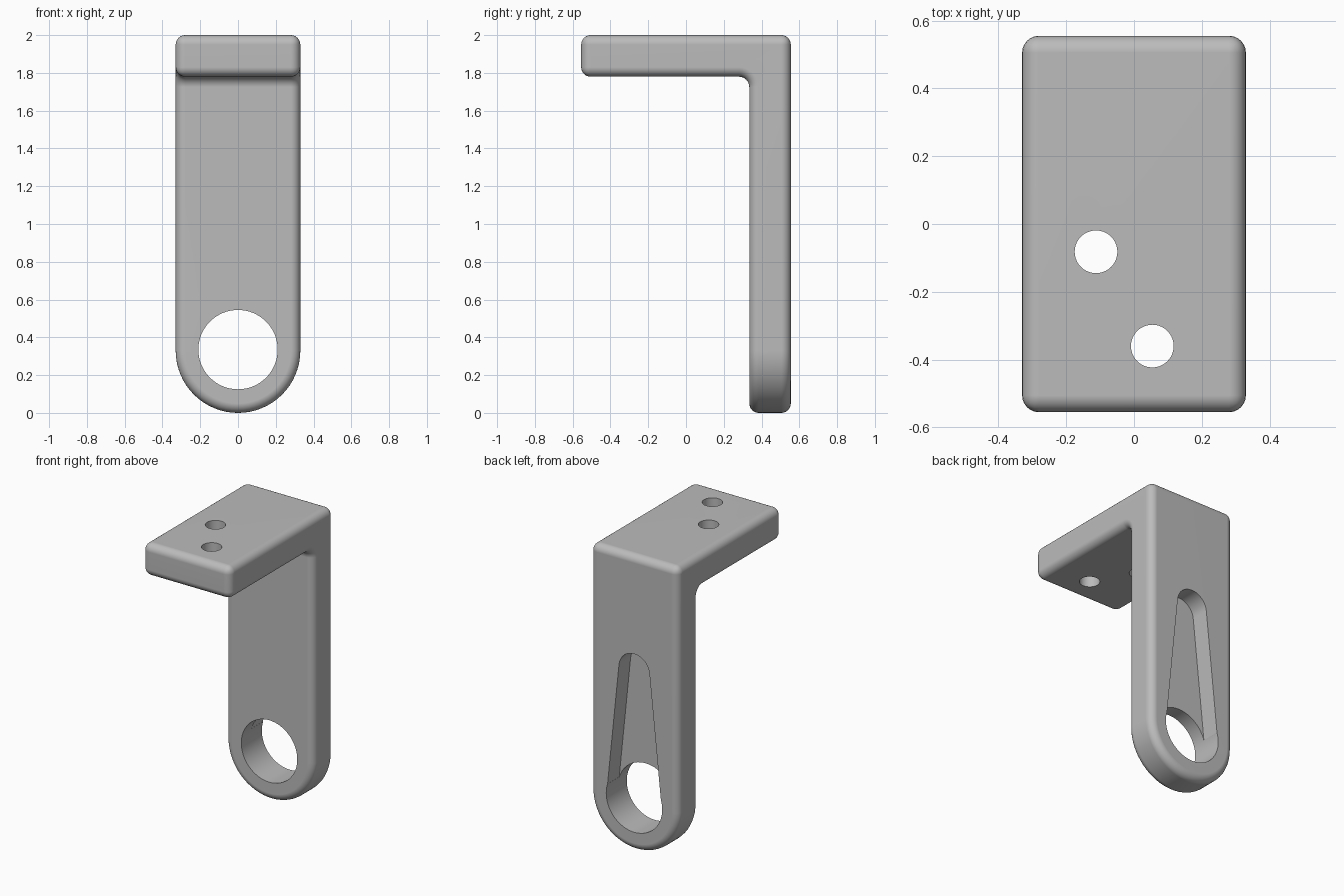
import bpy, bmesh, math

if "Cube" in bpy.data.objects:
    bpy.data.objects.remove(bpy.data.objects["Cube"])

W, Y0, Y1 = 0.33, -0.555, 0.555      # half width, arm tip, back face
T, ZU = 0.22, 1.78                   # plate thickness, arm underside
YF = Y1 - T                          # front face of the upright plate
HOLE_R, HOLE_Z = 0.21, 0.335

grey = bpy.data.materials.new("plain grey")
grey.diffuse_color = (0.5, 0.5, 0.5, 1)
grey.use_nodes = True
grey.node_tree.nodes["Principled BSDF"].inputs["Base Color"].default_value = grey.diffuse_color


def new_object(name, bm):
    bmesh.ops.recalc_face_normals(bm, faces=bm.faces)
    me = bpy.data.meshes.new(name)
    bm.to_mesh(me)
    bm.free()
    me.materials.append(grey)
    ob = bpy.data.objects.new(name, me)
    bpy.context.collection.objects.link(ob)
    return ob


def prism(bm, pts, vec):
    """Extrude a closed outline along vec."""
    face = bm.faces.new([bm.verts.new(p) for p in pts])
    ext = bmesh.ops.extrude_face_region(bm, geom=[face], use_keep_orig=True)
    bmesh.ops.translate(bm, vec=vec, verts=[g for g in ext["geom"] if isinstance(g, bmesh.types.BMVert)])


def arc(cx, cz, r, a0, a1, n):
    angles = [math.radians(a0 + (a1 - a0) * i / n) for i in range(n + 1)]
    return [(cx + r * math.cos(a), cz + r * math.sin(a)) for a in angles]


# Upright plate with a round lower end, and the arm pulled out of its top front
bm = bmesh.new()
outline = arc(0, W, W, 180, 360, 32) + [(W, ZU), (W, 2), (-W, 2), (-W, ZU)]
prism(bm, [(x, Y1, z) for x, z in outline], (0, -T, 0))
front = [v for v in bm.verts if abs(v.co.y - YF) < 1e-4 and abs(v.co.z - ZU) < 1e-4]
bmesh.ops.connect_verts(bm, verts=front)
bm.faces.ensure_lookup_table()
top = [f for f in bm.faces if all(abs(v.co.y - YF) < 1e-4 and v.co.z > ZU - 1e-4 for v in f.verts)]
ext = bmesh.ops.extrude_face_region(bm, geom=top)
bmesh.ops.translate(bm, vec=(0, Y0 - YF, 0), verts=[g for g in ext["geom"] if isinstance(g, bmesh.types.BMVert)])
bmesh.ops.delete(bm, geom=[f for f in top if f.is_valid], context="FACES_ONLY")
bmesh.ops.recalc_face_normals(bm, faces=bm.faces)
bmesh.ops.dissolve_limit(bm, angle_limit=0.01, verts=bm.verts, edges=bm.edges)

# Fillet in the inner corner, then rounding on every outer edge
inner = [e for e in bm.edges if all(abs(v.co.y - YF) < 1e-4 and abs(v.co.z - ZU) < 1e-4 for v in e.verts)]
bmesh.ops.bevel(bm, geom=inner, offset=0.055, segments=8, profile=0.5, affect="EDGES")
sharp = [e for e in bm.edges if e.calc_face_angle(0) > math.radians(40)]
bmesh.ops.bevel(bm, geom=sharp, offset=0.05, segments=6, profile=0.5, affect="EDGES", clamp_overlap=True)
bracket = new_object("bracket", bm)


# Cutters: ring hole, two screw holes, tapered recess in the back
def cutter(name, pts, vec):
    b = bmesh.new()
    prism(b, pts, vec)
    ob = new_object(name, b)
    ob.hide_render = True
    return ob


ring = arc(0, HOLE_Z, HOLE_R, 0, 360, 64)[:-1]
cutters = [cutter("ring_hole", [(x, 0.2, z) for x, z in ring], (0, 0.5, 0))]
for cx, cy in ((-0.112, -0.082), (0.054, -0.36)):
    circle = arc(cx, cy, 0.063, 0, 360, 40)[:-1]
    cutters.append(cutter("screw_hole", [(x, y, 1.6) for x, y in circle], (0, 0, 0.6)))
slot = [(-0.2, 0.4), (-0.1, 0.3), (0.1, 0.3), (0.2, 0.4)] + arc(0, 1.22, 0.115, 5, 175, 20)
cutters.append(cutter("back_recess", [(x, Y1 - 0.125, z) for x, z in slot], (0, 0.3, 0)))

bpy.context.view_layer.objects.active = bracket
bracket.select_set(True)
for c in cutters:
    m = bracket.modifiers.new("cut", "BOOLEAN")
    m.object, m.operation, m.solver = c, "DIFFERENCE", "EXACT"
    bpy.ops.object.modifier_apply(modifier=m.name)
    bpy.data.objects.remove(c)

# Smooth rounds, flat faces kept flat
bpy.ops.object.shade_smooth_by_angle(angle=math.radians(35))
wn = bracket.modifiers.new("even_normals", "WEIGHTED_NORMAL")
wn.keep_sharp = True
